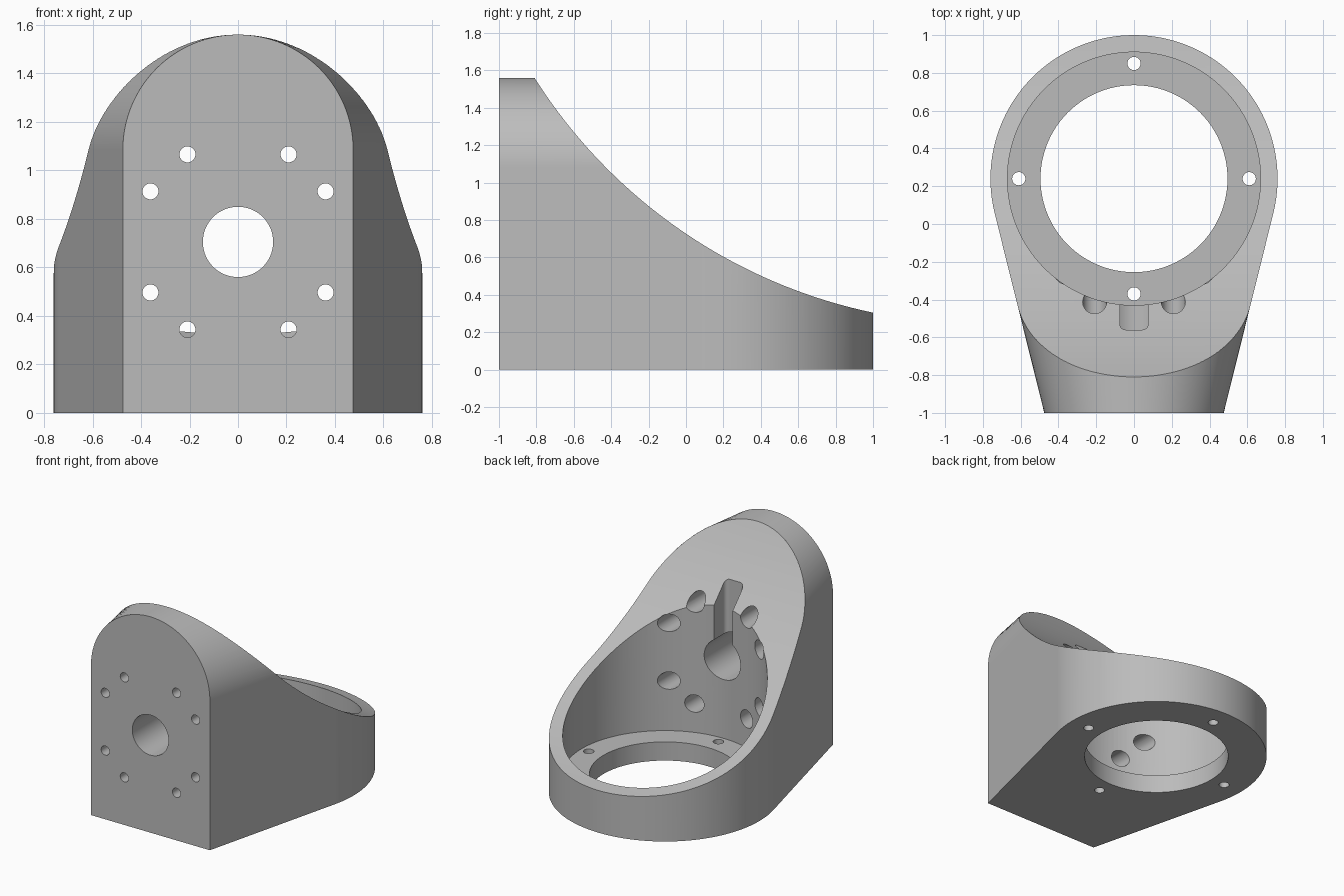
import bpy, bmesh, math
from mathutils import Vector

if "Cube" in bpy.data.objects:
    bpy.data.objects.remove(bpy.data.objects["Cube"])

CY, R_OUT = 0.24, 0.76          # centre and radius of the round base
HALF_W, ARCH_Z, ARCH_H = 0.475, 1.085, 0.475

grey = bpy.data.materials.new("plain grey")
grey.diffuse_color = (0.5, 0.5, 0.5, 1)
grey.use_nodes = True
grey.node_tree.nodes["Principled BSDF"].inputs["Base Color"].default_value = grey.diffuse_color


def loft(name, rings):
    """Closed solid through rings of equal point count."""
    bm = bmesh.new()
    loops = [[bm.verts.new(p) for p in ring] for ring in rings]
    n = len(loops[0])
    for a, b in zip(loops, loops[1:]):
        for i in range(n):
            j = (i + 1) % n
            bm.faces.new((a[i], a[j], b[j], b[i]))
    bm.faces.new(loops[0])
    bm.faces.new(loops[-1])
    bmesh.ops.recalc_face_normals(bm, faces=bm.faces)
    me = bpy.data.meshes.new(name)
    bm.to_mesh(me)
    bm.free()
    me.materials.append(grey)
    ob = bpy.data.objects.new(name, me)
    bpy.context.collection.objects.link(ob)
    return ob


def cylinder(name, start, end, r, n=48):
    a, b = Vector(start), Vector(end)
    q = (b - a).to_track_quat('Z', 'Y')
    ring = [q @ Vector((r * math.cos(t), r * math.sin(t), 0))
            for t in (2 * math.pi * i / n for i in range(n))]
    return loft(name, [[a + p for p in ring], [b + p for p in ring]])


def cut(ob, cutter):
    mod = ob.modifiers.new("cut", 'BOOLEAN')
    mod.operation, mod.solver, mod.object = 'DIFFERENCE', 'EXACT', cutter
    bpy.context.view_layer.objects.active = ob
    bpy.ops.object.modifier_apply(modifier=mod.name)
    bpy.data.objects.remove(cutter)


def section(y, w):
    """Arched cross-section of half width w at depth y."""
    arch = [(w * math.cos(t), y, ARCH_Z + ARCH_H * math.sin(t))
            for t in (math.pi * i / 64 for i in range(65))]
    return [(w, y, 0)] + arch + [(-w, y, 0)]


# Body: arched front face flaring along tangents into the round base
dist = math.hypot(HALF_W, 1 + CY)
phi = math.asin(R_OUT / dist) - math.atan2(HALF_W, 1 + CY)
rings = [section(-1, HALF_W)]
for i in range(49):
    t = -phi + (math.radians(89) + phi) * i / 48
    rings.append(section(CY + R_OUT * math.sin(t), R_OUT * math.cos(t)))
body = loft("motor_bracket", rings)

# Concave sweep from the top of the front plate down to the rear rim
sy, sz, sr = 1.579, 3.072, 2.827
sweep = [(y, sz - math.sqrt(sr * sr - (y - sy) ** 2))
         for y in (-1 + 2.3 * i / 72 for i in range(73))]
sweep += [(1.3, 2.5), (-1, 2.5)]
cut(body, loft("sweep_cutter", [[(x, y, z) for y, z in sweep] for x in (-1.2, 1.2)]))

# Round pocket and the opening through its floor
cut(body, cylinder("pocket_cutter", (0, CY, 0.135), (0, CY, 3), 0.67, 128))
cut(body, cylinder("opening_cutter", (0, CY, -0.1), (0, CY, 0.5), 0.495, 96))

# Four screw holes in the floor
for i in range(4):
    a = math.pi / 2 * i
    x, y = 0.61 * math.cos(a), CY + 0.61 * math.sin(a)
    cut(body, cylinder("floor_hole_cutter", (x, y, -0.1), (x, y, 0.2), 0.035, 32))

# Shaft hole with a rounded vertical slot above it
SHAFT_Z = 0.705
cut(body, cylinder("shaft_cutter", (0, -1.1, SHAFT_Z), (0, -0.2, SHAFT_Z), 0.145, 64))
r, w, yb = 0.03, 0.075, -0.56
plan = [(w, -0.2), (-w, -0.2)]
for cx, a0 in ((-w + r, math.pi), (w - r, 1.5 * math.pi)):
    plan += [(cx + r * math.cos(a0 + k * math.pi / 12),
              yb + r + r * math.sin(a0 + k * math.pi / 12)) for k in range(7)]
cut(body, loft("slot_cutter", [[(x, y, z) for x, y in plan] for z in (SHAFT_Z, 1.6)]))

# Eight counterbored screw holes in the front plate
for deg in (30, 60, 120, 150, 210, 240, 300, 330):
    a = math.radians(deg)
    x, z = 0.417 * math.cos(a), SHAFT_Z + 0.417 * math.sin(a)
    cut(body, cylinder("screw_cutter", (x, -1.1, z), (x, -0.2, z), 0.033, 32))
    cut(body, cylinder("counterbore_cutter", (x, -0.8, z), (x, -0.2, z), 0.063, 40))

# Smooth curves, crisp edges
bpy.ops.object.select_all(action='DESELECT')
body.select_set(True)
bpy.context.view_layer.objects.active = body
bpy.ops.object.shade_smooth_by_angle(angle=math.radians(25))
weighted = body.modifiers.new("weighted_normals", 'WEIGHTED_NORMAL')
weighted.keep_sharp = True
